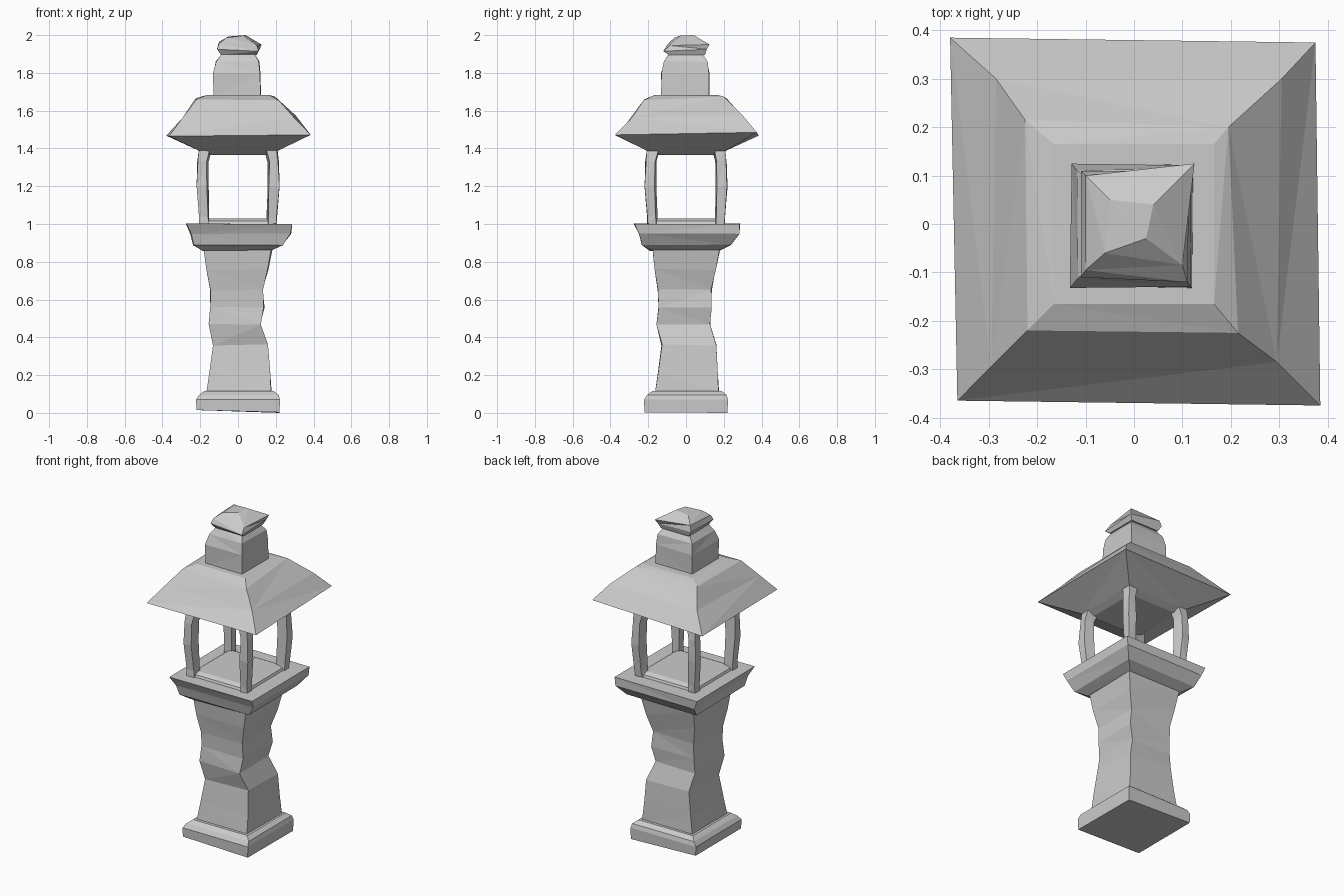
import bpy, bmesh, random

random.seed(4)


def loft(name, rings, jitter=0.0):
    """Skin a stack of four-cornered rings; each ring is a list of four points."""
    bm = bmesh.new()
    loops = []
    for ring in rings:
        loops.append([bm.verts.new([c + random.uniform(-jitter, jitter) for c in p])
                      for p in ring])
    for a, b in zip(loops, loops[1:]):
        for i in range(4):
            j = (i + 1) % 4
            bm.faces.new((a[i], a[j], b[j], b[i]))
    bm.faces.new(loops[0][::-1])
    bm.faces.new(loops[-1])
    bmesh.ops.triangulate(bm, faces=bm.faces[:])
    bmesh.ops.recalc_face_normals(bm, faces=bm.faces[:])
    mesh = bpy.data.meshes.new(name)
    bm.to_mesh(mesh)
    bm.free()
    obj = bpy.data.objects.new(name, mesh)
    bpy.context.collection.objects.link(obj)
    return obj


def rect(z, x0, x1, y0=None, y1=None):
    y0 = x0 if y0 is None else y0
    y1 = x1 if y1 is None else y1
    return [(x0, y0, z), (x1, y0, z), (x1, y1, z), (x0, y1, z)]


# Stepped foot slab
loft("base", [
    [(-.22, -.22, .015), (.22, -.22, .003), (.22, .22, .0), (-.22, .22, .015)],
    rect(.07, -.222, .222),
    rect(.095, -.205, .215),
    rect(.115, -.18, .19),
])

# Rough hewn shaft, pinched above and below a middle ridge
loft("shaft", [
    rect(.10, -.165, .175),
    rect(.22, -.15, .17),
    rect(.36, -.13, .157),
    rect(.47, -.155, .118, -.155, .13),
    rect(.56, -.143, .137),
    rect(.65, -.147, .133),
    rect(.76, -.165, .158),
    rect(.87, -.18, .18),
], .004)

# Flared platform with the raised floor of the lamp chamber
loft("platform", [
    rect(.86, -.19, .18),
    rect(.89, -.235, .235),
    rect(.95, -.25, .28),
    rect(1.0, -.275, .285),
], .003)
loft("chamber_floor", [rect(.99, -.2, .2), rect(1.015, -.19, .19), rect(1.028, -.165, .165)])

# Four corner posts, slightly bowed
for name, sx, sy in (("front_left_post", -1, -1), ("front_right_post", 1, -1),
                     ("back_right_post", 1, 1), ("back_left_post", -1, 1)):
    levels = []
    for z, inner, outer in ((1.0, .15, .205), (1.04, .152, .205), (1.2, .158, .218),
                            (1.33, .157, .214), (1.39, .14, .207)):
        levels.append([(sx * u, sy * v, z) for u, v in
                       ((inner, inner), (outer, inner + .008),
                        (outer, outer), (inner + .008, outer))])
    loft(name, levels, .003)

# Roof: sloping underside, wide eaves, hipped slopes, flat shoulder
loft("roof", [
    rect(1.365, -.165, .165),
    rect(1.385, -.2, .205),
    [(-.365, -.365, 1.465), (.385, -.375, 1.472), (.375, .375, 1.485), (-.38, .385, 1.468)],
    [(-.295, -.295, 1.56), (.295, -.285, 1.565), (.305, .3, 1.575), (-.285, .3, 1.57)],
    [(-.22, -.22, 1.66), (.215, -.225, 1.655), (.195, .2, 1.675), (-.225, .215, 1.665)],
    rect(1.683, -.165, .165),
])

# Neck block above the roof
loft("neck", [
    rect(1.67, -.13, .122),
    rect(1.8, -.13, .118, -.13, .122),
    rect(1.86, -.115, .112),
    rect(1.905, -.085, .085),
], .003)

# Small crooked cap stone
loft("cap", [
    rect(1.895, -.09, .1),
    [(-.11, -.11, 1.925), (.11, -.12, 1.915), (.115, .11, 1.925), (-.11, .11, 1.93)],
    [(-.1, -.095, 1.955), (.1, -.085, 1.945), (.125, .125, 1.95), (-.1, .1, 1.965)],
    [(-.06, -.06, 1.987), (.025, -.03, 1.997), (.04, .04, 2.0), (-.05, .05, 1.993)],
])
